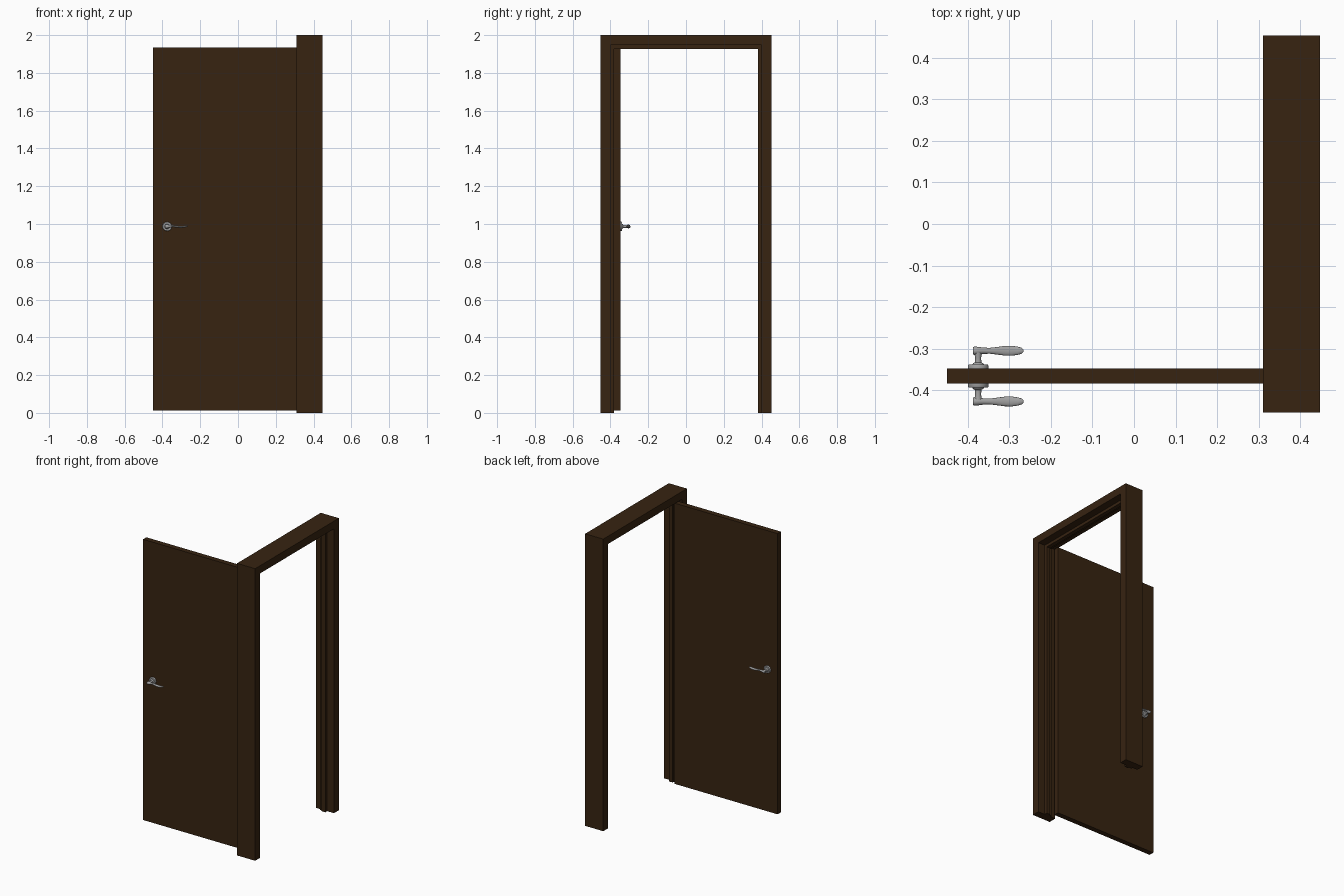
import bpy, bmesh, math
from mathutils import Vector

if "Cube" in bpy.data.objects:
    bpy.data.objects.remove(bpy.data.objects["Cube"])


def material(name, rgb):
    m = bpy.data.materials.new(name)
    m.diffuse_color = (*rgb, 1)
    m.use_nodes = True
    m.node_tree.nodes["Principled BSDF"].inputs["Base Color"].default_value = m.diffuse_color
    return m


WOOD = material("dark brown wood", (0.038, 0.017, 0.0055))
METAL = material("satin metal", (0.36, 0.36, 0.36))


def finish(name, bm, mat, smooth=False):
    bmesh.ops.recalc_face_normals(bm, faces=bm.faces)
    me = bpy.data.meshes.new(name)
    bm.to_mesh(me)
    bm.free()
    me.materials.append(mat)
    ob = bpy.data.objects.new(name, me)
    bpy.context.collection.objects.link(ob)
    if smooth:
        bpy.ops.object.select_all(action='DESELECT')
        bpy.context.view_layer.objects.active = ob
        ob.select_set(True)
        bpy.ops.object.shade_smooth_by_angle(angle=math.radians(35))
    return ob


def loft(bm, rings):
    """Skin closed rings of points and cap both ends."""
    vs = [[bm.verts.new(p) for p in r] for r in rings]
    n = len(vs[0])
    for a, b in zip(vs, vs[1:]):
        for i in range(n):
            j = (i + 1) % n
            bm.faces.new((a[i], a[j], b[j], b[i]))
    bm.faces.new(vs[0][::-1])
    bm.faces.new(vs[-1])


# Door frame: rebated profile (x, inward depth) swept round three sides, mitred
W, H = 0.453, 2.0
profile = [(0.31, 0), (0.447, 0), (0.447, 0.053), (0.395, 0.053), (0.395, 0.073),
           (0.367, 0.073), (0.367, 0.064), (0.347, 0.064), (0.347, 0.053), (0.31, 0.053)]
bm = bmesh.new()
loft(bm, [[(x, -W + d, 0) for x, d in profile],
          [(x, -W + d, H - d) for x, d in profile],
          [(x, W - d, H - d) for x, d in profile],
          [(x, W - d, 0) for x, d in profile]])
finish("door_frame", bm, WOOD)

# Door leaf, standing open at a right angle
X0, X1, Y0, Y1, Z0, Z1 = -0.45, 0.33, -0.384, -0.348, 0.013, 1.935
bm = bmesh.new()
loft(bm, [[(X0, Y0, z), (X1, Y0, z), (X1, Y1, z), (X0, Y1, z)] for z in (Z0, Z1)])
finish("door_leaf", bm, WOOD)

# Handles: rose with neck (turned) and shaped lever, on both faces
HX, HZ, N = -0.375, 0.987, 24
turned = [(0.025, 0), (0.025, 0.007), (0.023, 0.010), (0.014, 0.010), (0.012, 0.013),
          (0.008, 0.015), (0.007, 0.026), (0.009, 0.036), (0.009, 0.040)]
# lever stations: x, half depth (y), half height (z), z offset
lever = [(-0.387, 0.009, 0.008, 0), (-0.384, 0.010, 0.010, 0), (-0.375, 0.0095, 0.010, 0),
         (-0.362, 0.0075, 0.007, 0.001), (-0.347, 0.007, 0.005, 0.002),
         (-0.330, 0.009, 0.005, 0.000), (-0.312, 0.0115, 0.005, -0.002),
         (-0.295, 0.012, 0.005, -0.002), (-0.280, 0.010, 0.005, 0.000),
         (-0.270, 0.007, 0.004, 0.002), (-0.266, 0.003, 0.002, 0.002)]
angles = [2 * math.pi * i / N for i in range(N)]
for side, face, s in (("front", Y0, -1), ("back", Y1, 1)):
    bm = bmesh.new()
    loft(bm, [[(HX + r * math.cos(a), face + s * h, HZ + r * math.sin(a)) for a in angles]
              for r, h in turned])
    finish(side + "_rose", bm, METAL, True)
    bm = bmesh.new()
    yc = face + s * 0.043
    loft(bm, [[(x, yc + ry * math.cos(a), HZ + dz + rz * math.sin(a)) for a in angles]
              for x, ry, rz, dz in lever])
    finish(side + "_lever", bm, METAL, True)
